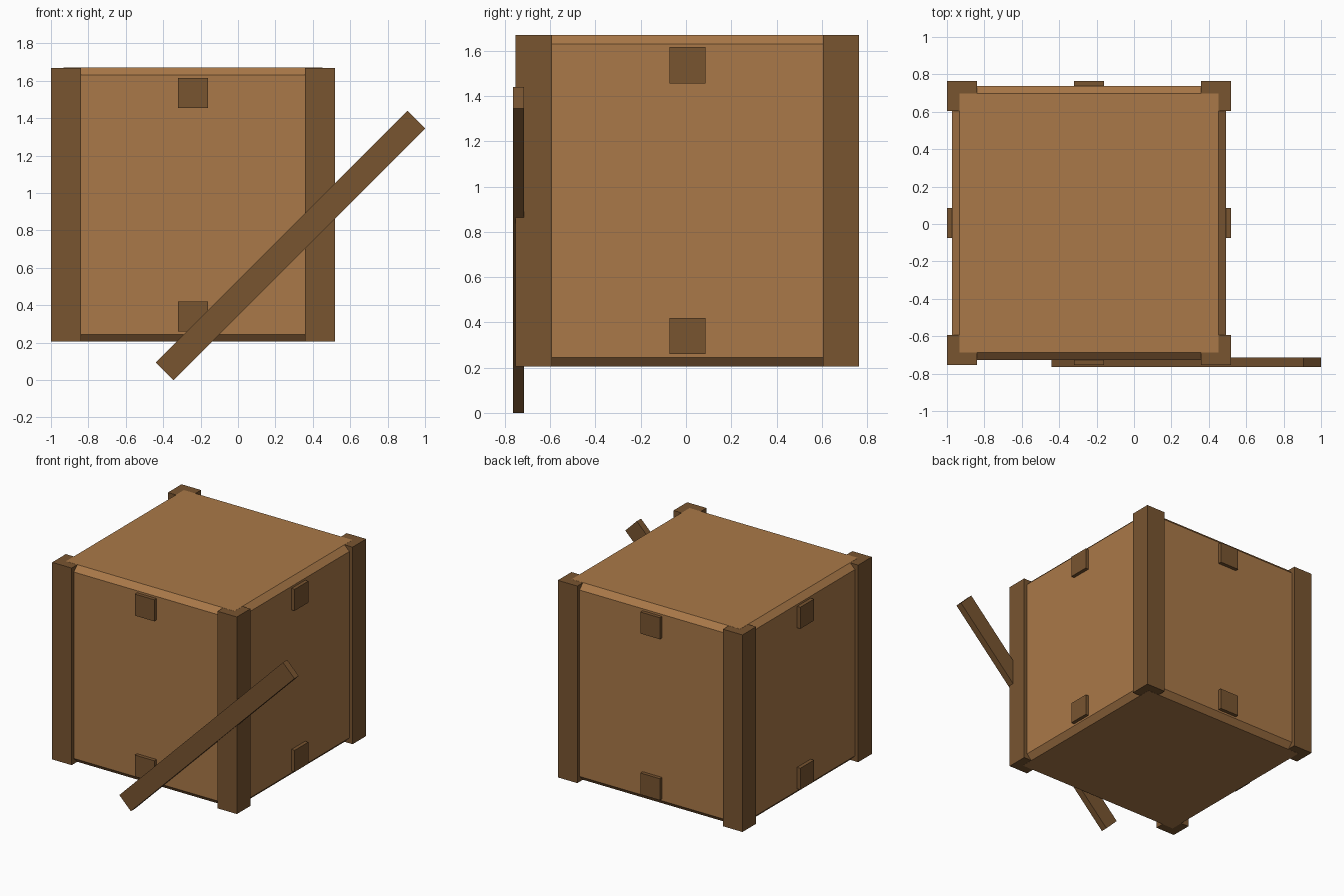
import bpy
import math

if "Cube" in bpy.data.objects:
    bpy.data.objects.remove(bpy.data.objects["Cube"])

CX, CY, CZ = -0.241, 0.006, 0.9375   # crate centre
OUT = 0.759                          # half width over posts
HALF = 0.7325                        # half width of the crate body


def material(name, rgb):
    m = bpy.data.materials.new(name)
    m.diffuse_color = (*rgb, 1)
    m.use_nodes = True
    m.node_tree.nodes["Principled BSDF"].inputs["Base Color"].default_value = m.diffuse_color
    return m


light_wood = material("light_wood", (0.40, 0.19, 0.065))
dark_wood = material("dark_wood", (0.19, 0.09, 0.03))


def box(name, centre, size, mat, angle=0.0):
    bpy.ops.mesh.primitive_cube_add(size=1, location=centre)
    o = bpy.context.object
    o.name = name
    o.scale = size
    bpy.ops.object.transform_apply(location=False, rotation=False, scale=True)
    o.rotation_euler.y = angle
    o.data.materials.append(mat)
    return o


# crate body with chamfered edges
body = box("crate_body", (CX, CY, CZ), (2 * HALF,) * 3, light_wood)
bevel = body.modifiers.new("chamfer", "BEVEL")
bevel.width = 0.04
bevel.segments = 1

# corner posts
POST = 0.16
offset = OUT - POST / 2
for sx, side in ((-1, "left"), (1, "right")):
    for sy, end in ((-1, "front"), (1, "back")):
        box(f"{end}_{side}_post", (CX + sx * offset, CY + sy * offset, CZ),
            (POST, POST, 2 * HALF - 0.001), dark_wood)

# small square blocks near the top and bottom of each side
DEPTH = 0.06
reach = OUT - DEPTH / 2
for name, dx, dy in (("front", 0, -1), ("back", 0, 1), ("left", -1, 0), ("right", 1, 0)):
    for level, dz in (("lower", -0.598), ("upper", 0.598)):
        size = (DEPTH if dx else 0.16, DEPTH if dy else 0.16, 0.16)
        box(f"{name}_{level}_block", (CX + dx * reach, CY + dy * reach, CZ + dz), size, dark_wood)

# plank leaning diagonally across the front
box("leaning_plank", (0.28, -0.74, 0.72), (1.902, 0.05, 0.134), dark_wood, -math.pi / 4)
